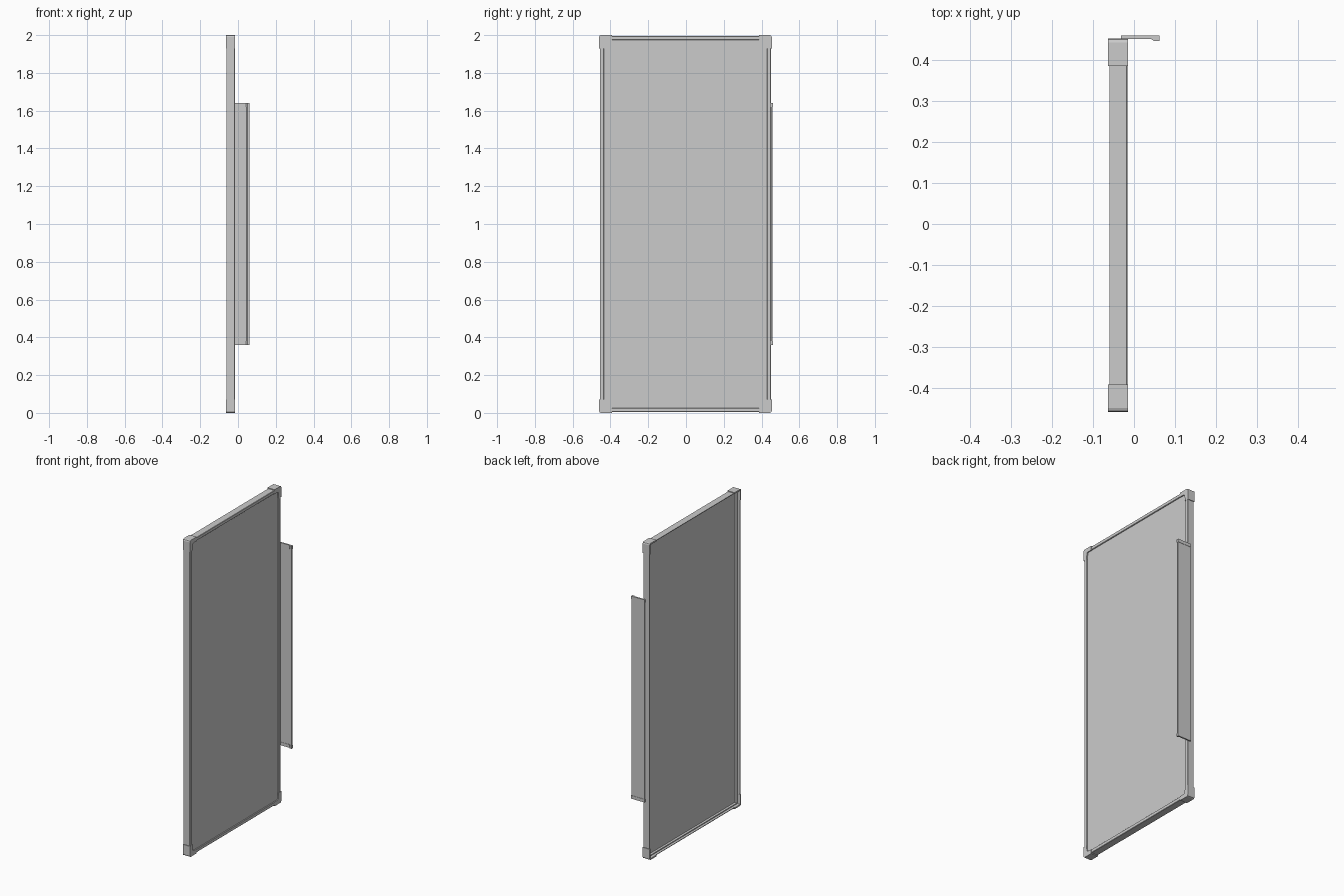
import bpy, bmesh

if "Cube" in bpy.data.objects:
    bpy.data.objects.remove(bpy.data.objects["Cube"])

CY, CZ = -0.003, 1.0          # centre of the board in y and z
HY, HZ = 0.453, 0.995         # half size of the frame


def finish(name, bm):
    bmesh.ops.recalc_face_normals(bm, faces=bm.faces)
    me = bpy.data.meshes.new(name)
    bm.to_mesh(me)
    bm.free()
    ob = bpy.data.objects.new(name, me)
    bpy.context.collection.objects.link(ob)
    return ob


def extrude(bm, pts, vec):
    """Extrude a closed 3D outline along a vector."""
    f = bm.faces.new([bm.verts.new(p) for p in pts])
    r = bmesh.ops.extrude_face_region(bm, geom=[f], use_keep_orig=True)
    vs = [g for g in r["geom"] if isinstance(g, bmesh.types.BMVert)]
    bmesh.ops.translate(bm, verts=vs, vec=vec)


# Writing panel, seen recessed from both sides
bm = bmesh.new()
w, h = HY - 0.008, HZ - 0.008
extrude(bm, [(-0.030, CY + sy * w, CZ + sz * h)
             for sy, sz in ((-1, -1), (1, -1), (1, 1), (-1, 1))], (0.008, 0, 0))
finish("board_panel", bm)

# Frame: mitred sweep of an open-backed channel profile (x, inset)
profile = [(-0.060, 0.0), (-0.018, 0.0), (-0.016, 0.002), (-0.016, 0.019),
           (-0.018, 0.021), (-0.030, 0.021), (-0.030, 0.010), (-0.045, 0.010),
           (-0.045, 0.004), (-0.060, 0.004)]
bm = bmesh.new()
rings = [[bm.verts.new((x, CY + sy * (HY - i), CZ + sz * (HZ - i))) for x, i in profile]
         for sy, sz in ((-1, -1), (1, -1), (1, 1), (-1, 1))]
n = len(profile)
for k in range(4):
    a, b = rings[k], rings[(k + 1) % 4]
    for j in range(n):
        bm.faces.new((a[j], a[(j + 1) % n], b[(j + 1) % n], b[j]))
finish("frame", bm)


def corner_outline(ly, lz, wid, cham):
    """L outline (u inward in y, v inward in z) with rounded outer corner."""
    return [(0, lz), (0, 0.010), (0.003, 0.003), (0.010, 0), (ly, 0), (ly, wid),
            (wid + cham * 0.6, wid), (wid + cham * 0.15, wid + cham * 0.15),
            (wid, wid + cham), (wid, lz)]


# Corner caps: thin L wall through the depth plus a wider L on the front
for sy, yn in ((-1, "left"), (1, "right")):
    for sz, zn in ((-1, "bottom"), (1, "top")):
        bm = bmesh.new()
        for x0, x1, wid, cham in ((-0.064, -0.026, 0.009, 0.004),
                                  (-0.026, -0.015, 0.027, 0.025)):
            pts = [(x0, CY + sy * (HY + 0.004 - u), CZ + sz * (HZ + 0.005 - v))
                   for u, v in corner_outline(0.067, 0.07, wid, cham)]
            extrude(bm, pts, (x1 - x0, 0, 0))
        finish(f"corner_cap_{zn}_{yn}", bm)

# Pen tray: shallow lipped strip along one long side
bm = bmesh.new()
tray = [(-0.030, 0.454), (0.044, 0.454), (0.050, 0.449), (0.060, 0.449),
        (0.060, 0.459), (-0.030, 0.459)]
extrude(bm, [(x, y, 0.38) for x, y in tray], (0, 0, 1.24))
finish("pen_tray", bm)

# Tray end caps, slightly larger than the strip
cap = [(-0.032, 0.452), (0.043, 0.452), (0.049, 0.447), (0.062, 0.447),
       (0.062, 0.461), (-0.032, 0.461)]
for name, z in (("tray_end_bottom", 0.36), ("tray_end_top", 1.62)):
    bm = bmesh.new()
    extrude(bm, [(x, y, z) for x, y in cap], (0, 0, 0.02))
    finish(name, bm)
